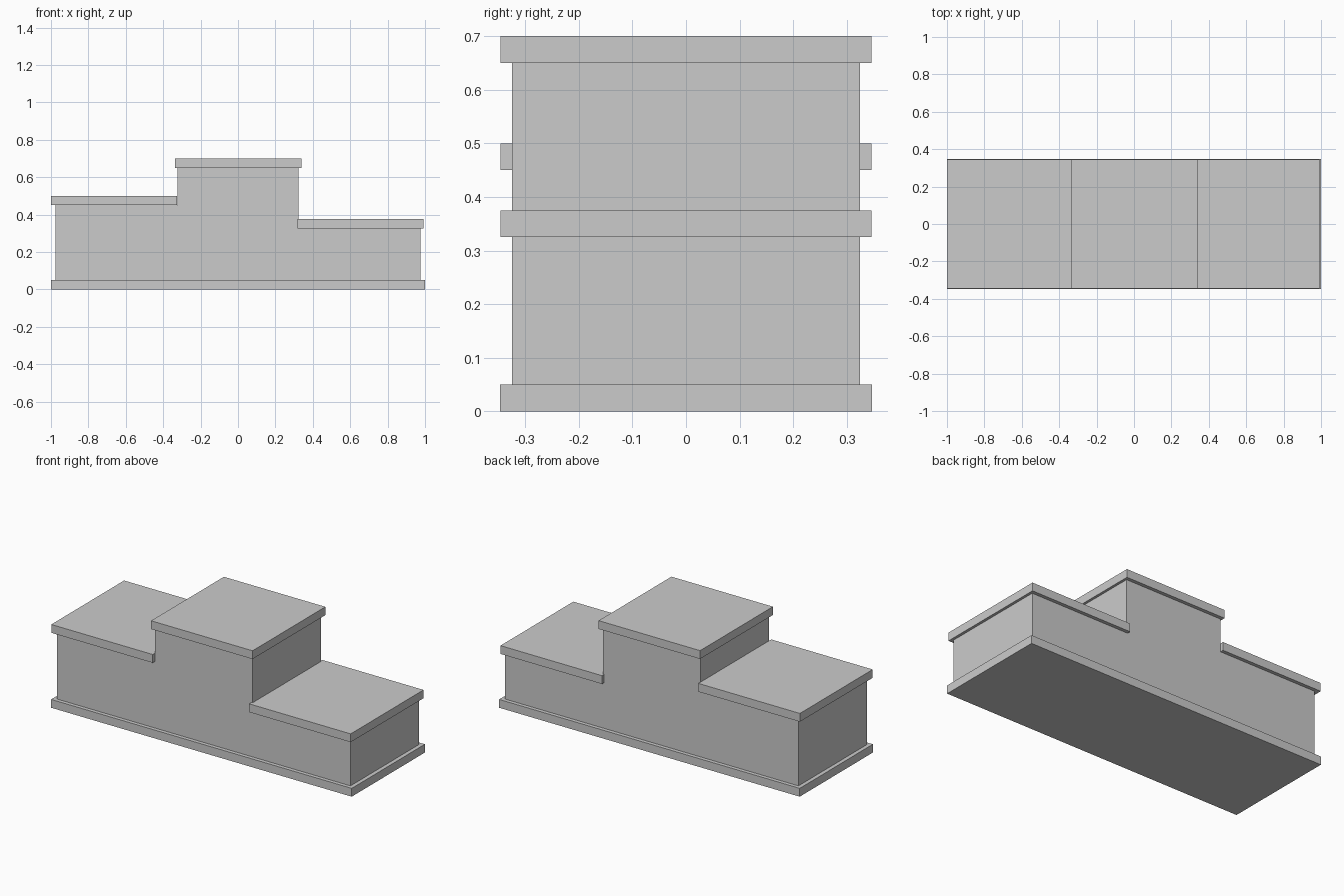
import bpy
import bmesh

if "Cube" in bpy.data.objects:
    bpy.data.objects.remove(bpy.data.objects["Cube"])


def extrude_profile(name, points, half_depth):
    """Extrude an x/z outline along y, centred on y = 0."""
    bm = bmesh.new()
    face = bm.faces.new([bm.verts.new((x, -half_depth, z)) for x, z in points])
    result = bmesh.ops.extrude_face_region(bm, geom=[face])
    moved = [v for v in result["geom"] if isinstance(v, bmesh.types.BMVert)]
    bmesh.ops.translate(bm, verts=moved, vec=(0, 2 * half_depth, 0))
    bmesh.ops.recalc_face_normals(bm, faces=bm.faces[:])
    mesh = bpy.data.meshes.new(name)
    bm.to_mesh(mesh)
    bm.free()
    obj = bpy.data.objects.new(name, mesh)
    bpy.context.collection.objects.link(obj)
    return obj


def slab(name, x0, x1, z0, half_depth, thickness=0.05):
    """Flat rectangular board."""
    z1 = z0 + thickness
    return extrude_profile(name, [(x0, z0), (x1, z0), (x1, z1), (x0, z1)], half_depth)


# Plinth under the whole podium
slab("base_plinth", -1.0, 1.0, 0.0, 0.3475)

# Stepped body as one extruded outline
outer, inner = 0.976, 0.324
extrude_profile("stepped_body", [
    (-outer, 0.05), (outer, 0.05), (outer, 0.325), (inner, 0.325),
    (inner, 0.65), (-inner, 0.65), (-inner, 0.45), (-outer, 0.45),
], 0.325)

# Overhanging top board on each step: left edge and underside height
step_width = 0.675
for name, left, height in (
    ("left_step_top", -1.0, 0.45),
    ("centre_step_top", -0.336, 0.65),
    ("right_step_top", 0.317, 0.325),
):
    slab(name, left, left + step_width, height, 0.346)
